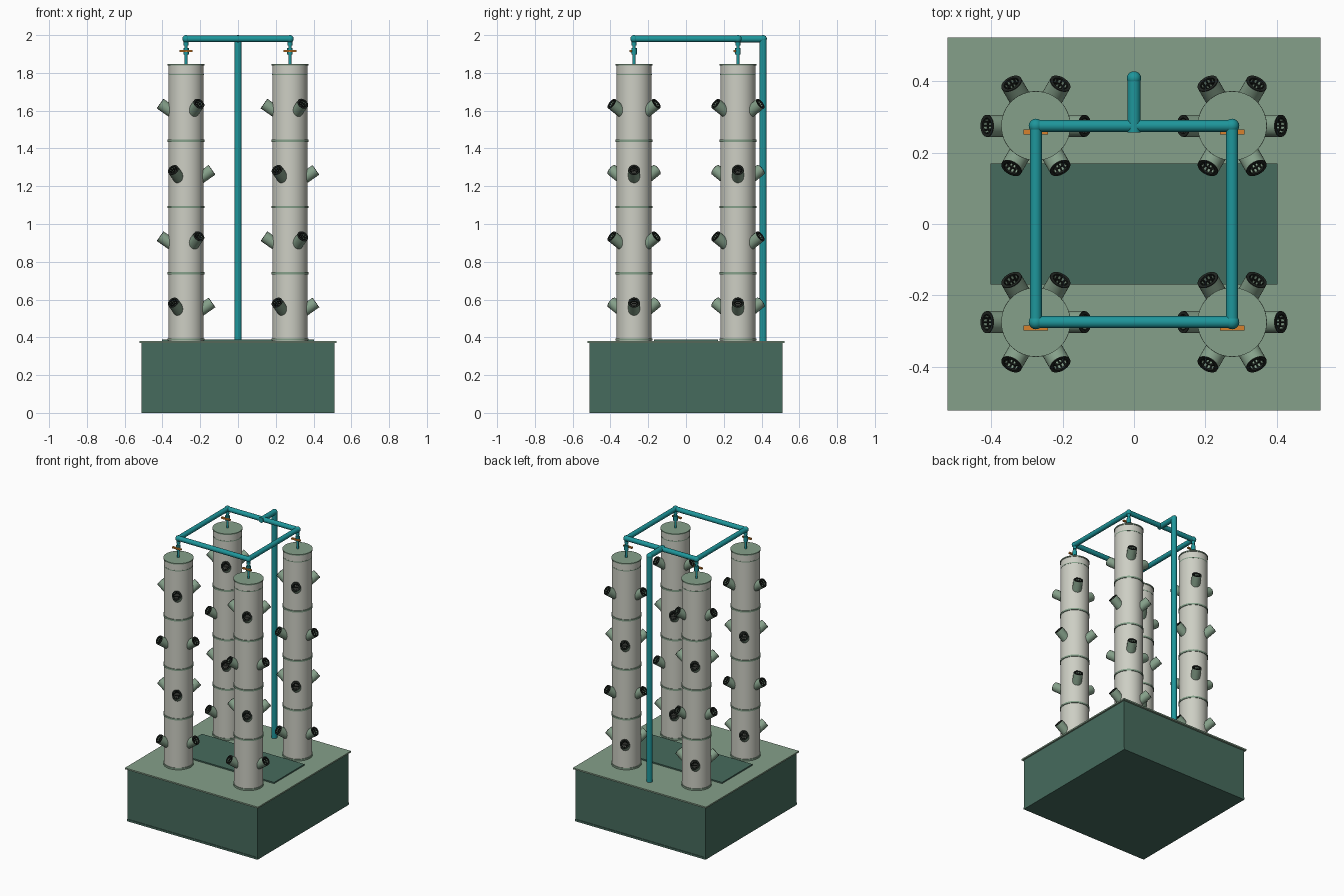
import bpy, bmesh
from math import radians, cos, sin, pi
from mathutils import Matrix, Vector

old = bpy.data.objects.get("Cube")
if old:
    bpy.data.objects.remove(old, do_unlink=True)


def material(name, rgb):
    m = bpy.data.materials.new(name)
    m.use_nodes = True
    m.diffuse_color = (*rgb, 1)
    bsdf = next(n for n in m.node_tree.nodes if n.type == 'BSDF_PRINCIPLED')
    bsdf.inputs["Base Color"].default_value = (*rgb, 1)
    return m


DARK_GREEN = material("dark green", (0.061, 0.147, 0.109))
SAGE = material("sage green", (0.235, 0.352, 0.254))
CREAM = material("cream", (0.61, 0.62, 0.55))
TEAL = material("teal", (0.013, 0.305, 0.328))
ORANGE = material("orange", (0.68, 0.22, 0.026))
BLACK = material("near black", (0.013, 0.017, 0.014))


def lathe(bm, profile, steps=32, closed=False):
    """Spin (radius, height) points around the z axis."""
    verts = [bm.verts.new((r, 0, z)) for r, z in profile]
    pairs = list(zip(verts, verts[1:]))
    if closed:
        pairs.append((verts[-1], verts[0]))
    edges = [bm.edges.new(p) for p in pairs]
    bmesh.ops.spin(bm, geom=verts + edges, cent=(0, 0, 0), axis=(0, 0, 1),
                   angle=2 * pi, steps=steps)
    bmesh.ops.remove_doubles(bm, verts=bm.verts, dist=1e-5)


def rod(bm, a, b, r, steps=20):
    """Capped cylinder between two points."""
    a, b = Vector(a), Vector(b)
    d = b - a
    m = Matrix.Translation((a + b) / 2) @ d.to_track_quat('Z', 'Y').to_matrix().to_4x4()
    bmesh.ops.create_cone(bm, cap_ends=True, segments=steps, radius1=r, radius2=r,
                          depth=d.length, matrix=m)


def ball(bm, p, r):
    bmesh.ops.create_uvsphere(bm, u_segments=20, v_segments=12, radius=r,
                              matrix=Matrix.Translation(p))


def box(bm, lo, hi):
    lo, hi = Vector(lo), Vector(hi)
    bmesh.ops.create_cube(bm, size=1, matrix=Matrix.Translation((lo + hi) / 2)
                          @ Matrix.Diagonal((*(hi - lo), 1)))


def to_mesh(name, bm, mat, smooth=True):
    bmesh.ops.recalc_face_normals(bm, faces=bm.faces)
    me = bpy.data.meshes.new(name)
    bm.to_mesh(me)
    bm.free()
    me.materials.append(mat)
    if smooth:
        me.shade_smooth()
        me.set_sharp_from_angle(angle=radians(35))
    return me


def place(name, mesh, matrix=Matrix()):
    ob = bpy.data.objects.new(name, mesh)
    ob.matrix_world = matrix
    bpy.context.scene.collection.objects.link(ob)
    return ob


# Water tank: floor, side walls and slightly recessed front and back panels
bm = bmesh.new()
W = 0.512
box(bm, (-W, -W, 0), (W, W, 0.014))
for s in (-1, 1):
    x0, x1 = sorted((s * W, s * (W - 0.012)))
    box(bm, (x0, -W + 0.002, 0.014), (x1, W - 0.002, 0.372))
    y0, y1 = sorted((s * (W - 0.004), s * (W - 0.016)))
    box(bm, (-W + 0.012, y0, 0.014), (W - 0.012, y1, 0.372))
place("tank", to_mesh("tank", bm, DARK_GREEN, False))

bm = bmesh.new()
box(bm, (-0.522, -0.522, 0.37), (0.522, 0.522, 0.38))
place("tank_lid", to_mesh("tank_lid", bm, SAGE, False))

bm = bmesh.new()
box(bm, (-0.402, -0.17, 0.38), (0.402, 0.17, 0.389))
place("access_hatch", to_mesh("access_hatch", bm, DARK_GREEN, False))

# Tower meshes, shared by the four towers
R, BOTTOM, STEP, TOP = 0.093, 0.388, 0.351, 1.838
bm = bmesh.new()
lathe(bm, [(0, 0.38), (R, 0.38), (R, TOP), (0, TOP)], 48)
column = to_mesh("column", bm, CREAM)

bm = bmesh.new()
for i in range(5):
    z = BOTTOM + i * STEP
    rr = R + (0.0045 if i < 4 else 0.0008)
    h = 0.006 if i < 4 else 0.003
    lathe(bm, [(R - 0.004, z - h), (rr, z - h), (rr, z + h), (R - 0.004, z + h)], 48, True)
rings = to_mesh("joint_rings", bm, SAGE)

bm = bmesh.new()
lathe(bm, [(0, TOP), (R + 0.004, TOP), (R + 0.004, TOP + 0.008), (0, TOP + 0.008)], 48)
cap = to_mesh("tower_cap", bm, SAGE)

# Planting spout: open tube along local z, mouth at the origin
P = 0.031
bm = bmesh.new()
lathe(bm, [(P, -0.085), (P, 0), (P - 0.003, 0), (P - 0.003, -0.085)], 28, True)
spout = to_mesh("spout", bm, SAGE)

# Net cup: rim, tapered ribs, hoop and slotted bottom
DEPTH = -0.03
bm = bmesh.new()
lathe(bm, [(P, 0), (P, 0.003), (0.022, 0.003), (0.022, -0.003), (P - 0.003, -0.003)], 28, True)
for r, z in ((0.022, -0.015), (0.02, DEPTH)):
    lathe(bm, [(r, z - 0.002), (r, z + 0.002), (r - 0.004, z + 0.002), (r - 0.004, z - 0.002)], 20, True)
for k in range(12):
    a = 2 * pi * k / 12
    rod(bm, (0.0245 * cos(a), 0.0245 * sin(a), 0), (0.019 * cos(a), 0.019 * sin(a), DEPTH), 0.0026, 6)
for k in (-1, 0, 1):
    o = 0.011 * k
    rod(bm, (-0.017, o, DEPTH), (0.017, o, DEPTH), 0.0028, 6)
rod(bm, (0, -0.019, DEPTH), (0, 0.019, DEPTH), 0.0028, 6)
net_cup = to_mesh("net_cup", bm, BLACK)

# Drip valve above each tower
bm = bmesh.new()
rod(bm, (0, 0, TOP), (0, 0, 1.98), 0.008)
rod(bm, (0, 0, 1.897), (0, 0, 1.932), 0.0145)
rod(bm, (0, 0, 1.945), (0, 0, 1.97), 0.0125)
rod(bm, (0, 0, 1.915), (0, -0.018, 1.915), 0.007, 12)
valve = to_mesh("drip_valve", bm, TEAL)

bm = bmesh.new()
box(bm, (-0.034, -0.024, 1.91), (0.034, -0.01, 1.92))
handle = to_mesh("valve_handle", bm, ORANGE, False)

# Place towers with spouts staggered by 60 degrees on each level
C = 0.275
shared = {"column": column, "joint_rings": rings, "tower_cap": cap,
          "drip_valve": valve, "valve_handle": handle}
for side, x in (("right", -C), ("left", C)):
    for end, y in (("front", -C), ("back", C)):
        tag = f"{end}_{side}"
        base = Matrix.Translation((x, y, 0))
        for name, mesh in shared.items():
            place(f"{tag}_{name}", mesh, base)
        for level in range(4):
            for k in range(3):
                turn = radians(120 * k + 60 * (level % 2))
                m = (base @ Matrix.Rotation(turn, 4, 'Z')
                     @ Matrix.Translation((0.135, 0, 0.583 + level * STEP))
                     @ Matrix.Rotation(radians(55), 4, 'Y'))
                place(f"{tag}_spout", spout, m)
                place(f"{tag}_net_cup", net_cup, m)

# Overhead pipe loop with rounded corners
Z, PR, YB = 1.98, 0.017, 0.408
bm = bmesh.new()
corners = [(-C, -C, Z), (C, -C, Z), (C, C, Z), (-C, C, Z)]
for a, b in zip(corners, corners[1:] + corners[:1]):
    rod(bm, a, b, PR)
    ball(bm, a, 0.02)
place("pipe_loop", to_mesh("pipe_loop", bm, TEAL))

# Supply riser behind the towers
bm = bmesh.new()
rod(bm, (0, YB, 0.375), (0, YB, Z), 0.019)
ball(bm, (0, YB, Z), 0.02)
rod(bm, (0, YB, Z), (0, C - 0.019, Z), 0.0185)
place("supply_riser", to_mesh("supply_riser", bm, TEAL))
